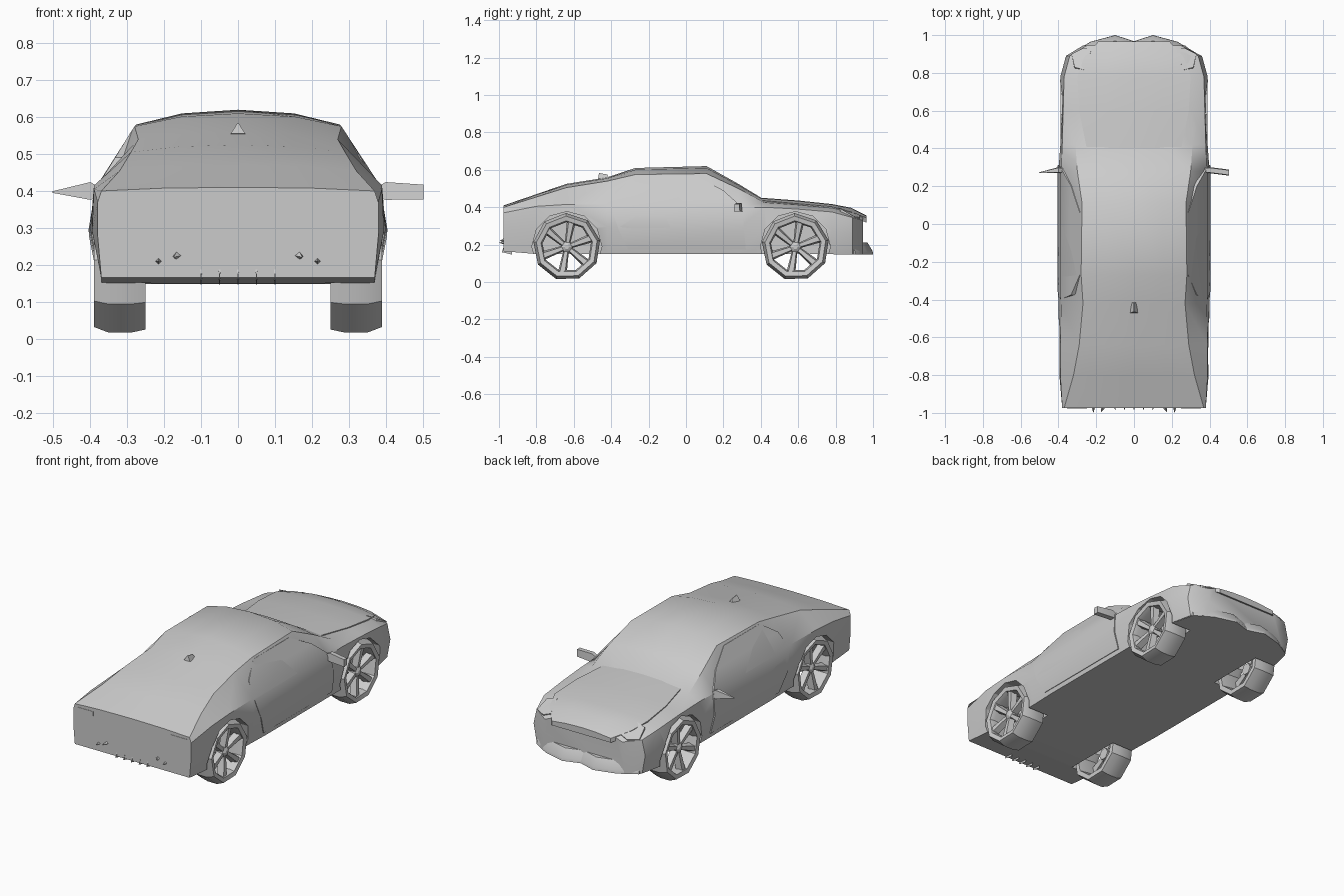
import bpy, bmesh, math
from mathutils import Vector

if "Cube" in bpy.data.objects:
    bpy.data.objects.remove(bpy.data.objects["Cube"])


def finish(name, bm, smooth=30):
    bmesh.ops.recalc_face_normals(bm, faces=bm.faces)
    me = bpy.data.meshes.new(name)
    bm.to_mesh(me)
    bm.free()
    ob = bpy.data.objects.new(name, me)
    bpy.context.collection.objects.link(ob)
    bpy.ops.object.select_all(action='DESELECT')
    ob.select_set(True)
    bpy.context.view_layer.objects.active = ob
    if smooth:
        bpy.ops.object.shade_smooth_by_angle(angle=math.radians(smooth))
    return ob


def loft_into(bm, rings, caps=True, loop=False):
    vs = [[bm.verts.new(p) for p in r] for r in rings]
    n = len(vs[0])
    pairs = list(zip(vs, vs[1:])) + ([(vs[-1], vs[0])] if loop else [])
    for a, b in pairs:
        for i in range(n):
            j = (i + 1) % n
            bm.faces.new((a[i], a[j], b[j], b[i]))
    if caps and not loop:
        bm.faces.new(vs[0])
        bm.faces.new(vs[-1])


def loft(name, rings, smooth=30):
    bm = bmesh.new()
    loft_into(bm, rings)
    return finish(name, bm, smooth)


def circle(x, y, z, r, n, turn=0.0):
    return [(x, y + r * math.cos(2 * math.pi * i / n + turn),
             z + r * math.sin(2 * math.pi * i / n + turn)) for i in range(n)]


# Body stations: y, z floor, x floor, x waist, x shoulder, z shoulder, x roof edge, z roof edge, z centre
STATIONS = [
    (-.975, .165, .37, .38, .38, .37, .37, .40, .41),
    (-.80, .15, .37, .395, .39, .405, .32, .455, .47),
    (-.64, .15, .37, .40, .39, .415, .29, .505, .525),
    (-.42, .15, .37, .40, .385, .415, .27, .54, .56),
    (-.27, .15, .375, .405, .385, .41, .28, .575, .61),
    (.11, .15, .375, .40, .385, .405, .275, .58, .62),
    (.28, .15, .375, .40, .385, .40, .30, .50, .525),
    (.42, .15, .375, .39, .38, .40, .31, .425, .44),
    (.60, .15, .37, .395, .375, .39, .31, .412, .43),
    (.78, .15, .365, .39, .37, .375, .31, .395, .41),
    (.89, .15, .34, .36, .34, .345, .27, .37, .39),
    (.945, .15, .27, .25, .25, .33, .21, .345, .36),
]


def station_ring(s):
    y, zb, xb, xm, xs, zs, xr, zr, zc = s
    half = [(xb, zb), (xm, zb * .45 + zs * .55), (xs, zs), (xr, zr), (xr * .55, zr + (zc - zr) * .75)]
    pts = half + [(0, zc)] + [(-x, z) for x, z in reversed(half)]
    return [(x, y, z) for x, z in pts]


body = loft("body", [station_ring(s) for s in STATIONS], 35)

# Wheel arches
AXLES = (-.637, .585)
for y in AXLES:
    for s in (1, -1):
        cutter = loft("arch_cutter", [circle(s * .235, y, .19, .187, 12), circle(s * .5, y, .19, .187, 12)], 0)
        cutter.hide_render = True
        mod = body.modifiers.new("arch", 'BOOLEAN')
        mod.operation = 'DIFFERENCE'
        mod.solver = 'EXACT'
        mod.object = cutter
        bpy.context.view_layer.objects.active = body
        bpy.ops.object.modifier_apply(modifier=mod.name)
        bpy.data.objects.remove(cutter)

# Wheels: tyre ring, hub and tapered spokes
TYRE = [(.25, .145), (.25, .172), (.29, .181), (.35, .181), (.39, .165), (.385, .14), (.36, .132)]


def wheel(y, s, label):
    bm = bmesh.new()
    loft_into(bm, [circle(s * x, y, .188, r, 9, .2) for x, r in TYRE], loop=True)
    loft_into(bm, [circle(s * x, y, .188, r, 6) for x, r in ((.315, .035), (.365, .03), (.375, .012))])
    for k in range(6):
        a = k * math.pi / 3 + .35
        rad = Vector((0, math.cos(a), math.sin(a)))
        tan = Vector((0, -math.sin(a), math.cos(a)))
        rings = []
        for r, w, x in ((.015, .014, .365), (.142, .024, .38)):
            c = Vector((s * x, y, .188)) + rad * r
            back = Vector((-s * .035, 0, 0))
            rings.append([c - tan * w * .6, c + tan * w * .6, c + tan * w + back, c - tan * w + back])
        loft_into(bm, rings)
    finish(label, bm, 25)


for y, end in zip(AXLES, ("rear", "front")):
    for s, side in ((1, "right"), (-1, "left")):
        wheel(y, s, f"{end}_wheel_{side}")

# Doors with side glass: z, x, rear y, front y
DOOR = [(.175, .383, -.31, .32), (.28, .404, -.36, .31), (.40, .389, -.40, .30),
        (.49, .333, -.375, .20), (.565, .287, -.27, .06)]
# Lamps, as corner outlines on one side
HEADLIGHT = [(.225, .925, .362), (.26, .815, .398), (.315, .83, .39), (.33, .90, .35), (.27, .93, .345)]
TAIL = [(.25, -.977, .36), (.355, -.977, .36), (.355, -.977, .385), (.25, -.977, .385)]
SPLITTER = [(0, .968), (.10, 1.0), (.23, .965), (.33, .905), (.36, .79)]

for s, side in ((1, "right"), (-1, "left")):
    loft("door_" + side, [[(s * x, a, z), (s * x, b, z), (s * (x - .03), b, z), (s * (x - .03), a, z)]
                          for z, x, a, b in DOOR], 30)
    loft("headlight_" + side, [[(s * x, y - .012, z - .03) for x, y, z in HEADLIGHT],
                               [(s * x, y, z) for x, y, z in HEADLIGHT]])
    loft("tail_light_" + side, [[(s * x, y + d, z) for x, y, z in TAIL] for d in (.01, 0)])
    # Mirrors: the left one tapers to a point
    k = 1 if s > 0 else .1
    rings = []
    for x, y, z, hy, hz in ((.37, .285, .395, .012, .012), (.40, .285, .40, .016, .024),
                            (.503, .272, .397, .016 * k, .02 * k)):
        rings.append([(s * x, y - hy, z - hz), (s * x, y + hy, z - hz),
                      (s * x, y + hy * .8, z + hz), (s * x, y - hy * .8, z + hz)])
    loft("mirror_" + side, rings)

# Bonnet panel, slightly proud with a small lip over the nose: y, half width, z edge, z centre
BONNET = [(.40, .25, .437, .451), (.60, .29, .419, .436), (.78, .30, .403, .417),
          (.88, .265, .376, .398), (.965, .19, .343, .356)]
loft("bonnet", [[(-w, y, ze), (-w * .5, y, zc - .003), (0, y, zc), (w * .5, y, zc - .003), (w, y, ze),
                 (w, y, ze - .025), (-w, y, ze - .025)] for y, w, ze, zc in BONNET], 30)

# Front splitter
plan = [(-x, y) for x, y in reversed(SPLITTER[1:])] + SPLITTER
loft("front_splitter", [[(x, y - d, z) for x, y in plan] for z, d in ((.148, 0), (.165, .002), (.212, .03))], 30)


# Cones for the antenna and the rear diffuser fins
def cone(name, base, tip, r, n=4):
    bm = bmesh.new()
    b, t = Vector(base), Vector(tip)
    q = (t - b).to_track_quat('Z', 'Y')
    ring = [bm.verts.new(b + q @ Vector((r * math.cos(2 * math.pi * i / n), r * math.sin(2 * math.pi * i / n), 0)))
            for i in range(n)]
    top = bm.verts.new(t)
    bm.faces.new(ring)
    for i in range(n):
        bm.faces.new((ring[i], ring[(i + 1) % n], top))
    finish(name, bm, 0)


loft("antenna", [[(-.02, -.47, .555), (.02, -.47, .555), (.016, -.41, .55), (-.016, -.41, .55)],
                 [(-.002, -.465, .583), (.002, -.465, .583), (.002, -.42, .575), (-.002, -.42, .575)]], 0)
for i in range(-2, 3):
    x = i * .05
    loft("diffuser_fin", [[(x - .003, -.93, .17), (x + .003, -.93, .17), (x + .003, -.97, .20), (x - .003, -.97, .20)],
                          [(x - .001, -.93, .147), (x + .001, -.93, .147), (x + .001, -.985, .16), (x - .001, -.985, .16)]], 0)
for s in (1, -1):
    cone("rear_reflector", (s * .165, -.97, .225), (s * .175, -.997, .22), .012)
    cone("exhaust_tip", (s * .215, -.96, .21), (s * .215, -1.0, .21), .013)
